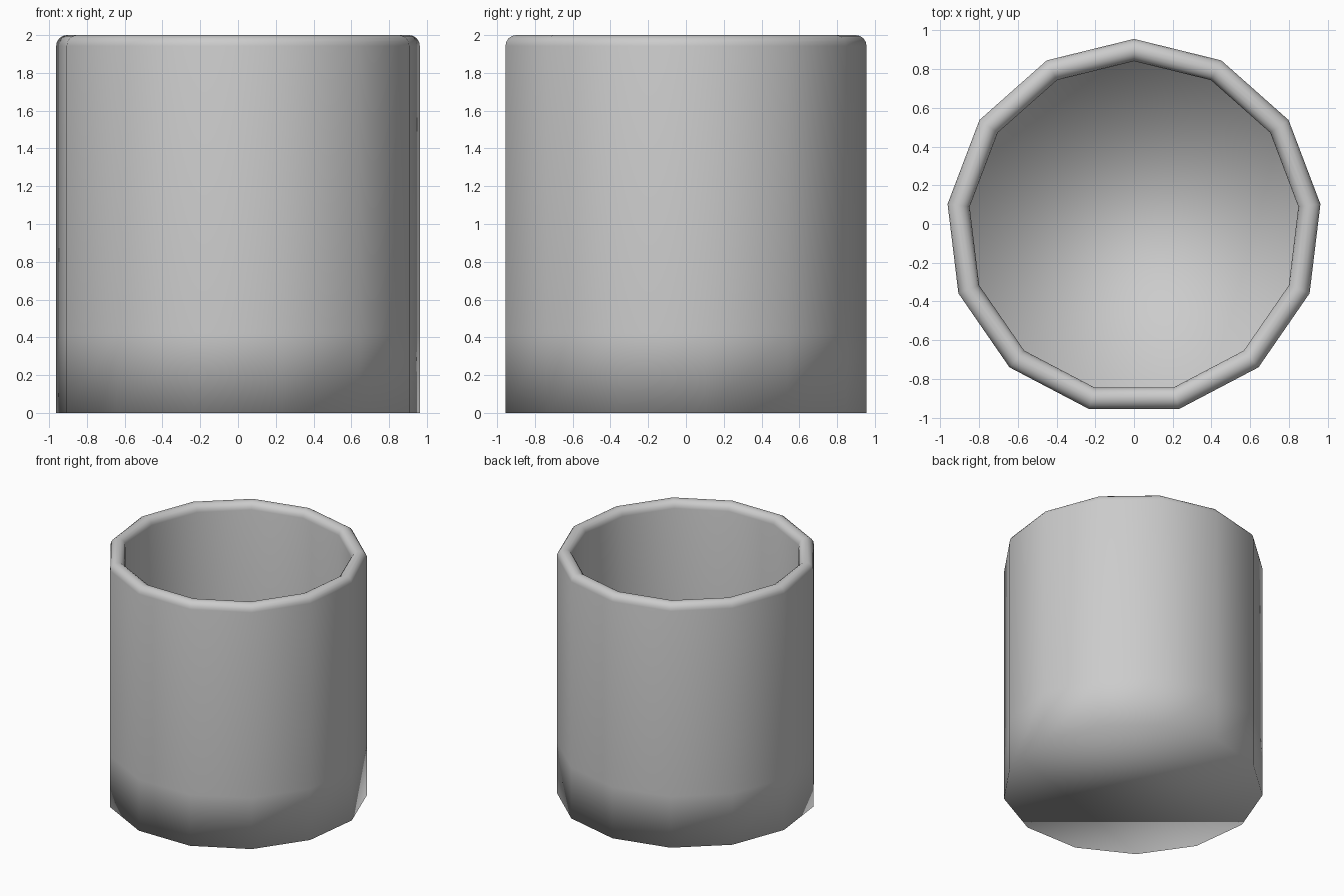
import bpy, bmesh, math

if "Cube" in bpy.data.objects:
    bpy.data.objects.remove(bpy.data.objects["Cube"])

SIDES = 13
R_OUT, R_IN = 0.97, 0.855
Y_SHIFT = -0.014          # centres the odd-sided footprint on y
FLOOR = 0.11
RIM = (R_OUT - R_IN) / 2  # rounded lip radius

# Half profile (radius, z): outer wall, rounded lip, inner wall
profile = [(R_OUT, 0), (R_OUT, 0.42)]
mid = (R_OUT + R_IN) / 2
for i in range(9):
    a = math.pi * i / 8
    profile.append((mid + RIM * math.cos(a), 2 - RIM + RIM * math.sin(a)))
profile += [(R_IN, 0.5), (R_IN, FLOOR)]

bm = bmesh.new()
rings = []
for r, z in profile:
    ring = []
    for k in range(SIDES):
        a = math.pi / 2 + 2 * math.pi * k / SIDES
        ring.append(bm.verts.new((r * math.cos(a), r * math.sin(a) + Y_SHIFT, z)))
    rings.append(ring)

# Walls between rings
for lo, hi in zip(rings, rings[1:]):
    for k in range(SIDES):
        n = (k + 1) % SIDES
        bm.faces.new((lo[k], lo[n], hi[n], hi[k]))

# Underside and inner floor
bm.faces.new(rings[0][::-1])
bm.faces.new(rings[-1])
bmesh.ops.recalc_face_normals(bm, faces=bm.faces)
for f in bm.faces:
    f.smooth = True

mesh = bpy.data.meshes.new("cup")
bm.to_mesh(mesh)
bm.free()
cup = bpy.data.objects.new("cup", mesh)
bpy.context.collection.objects.link(cup)
